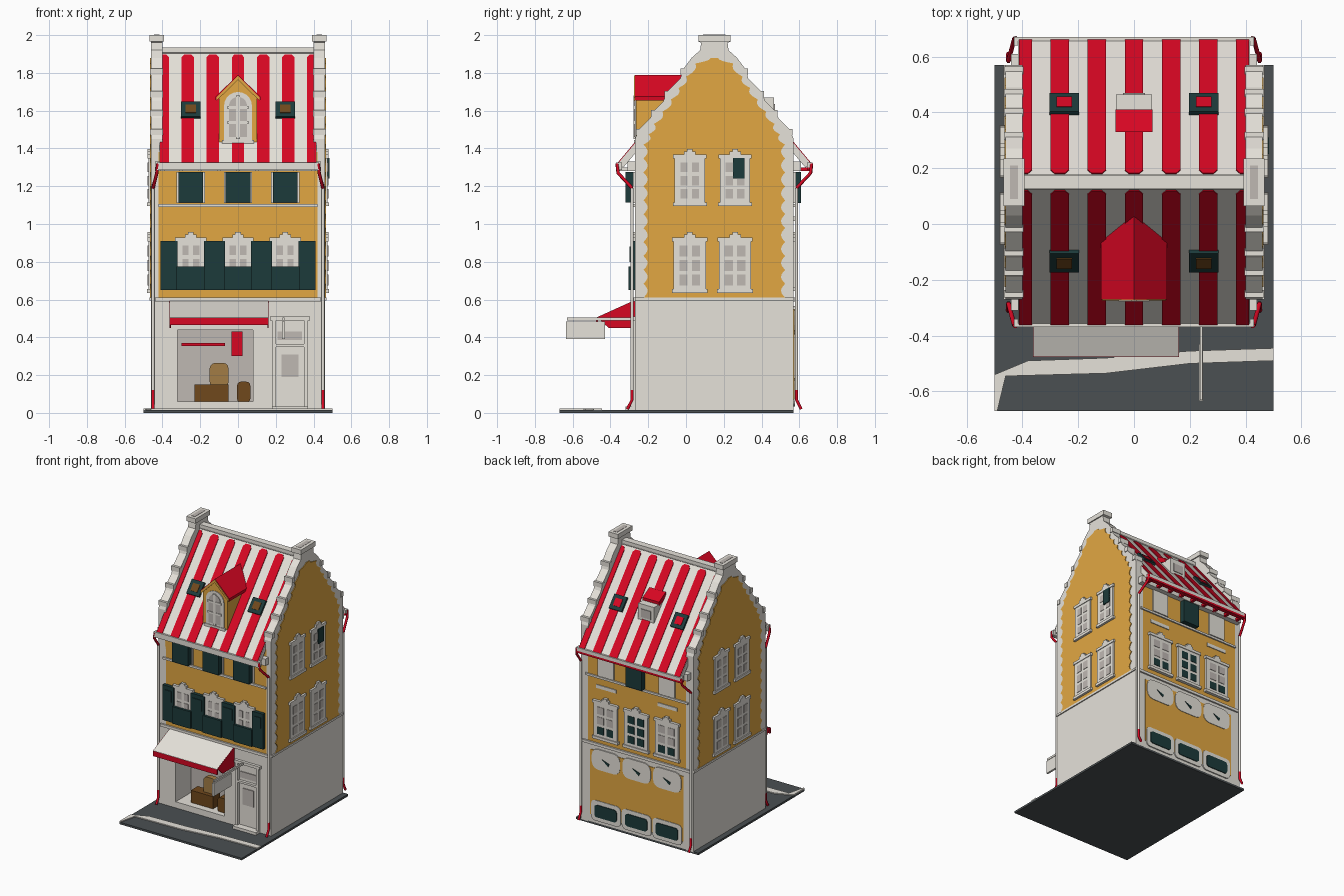
import bpy, bmesh, math
from mathutils import Matrix, Vector

if "Cube" in bpy.data.objects:
    bpy.data.objects.remove(bpy.data.objects["Cube"])

COLORS = {
    "white": (0.79, 0.76, 0.70), "yellow": (0.76, 0.39, 0.055), "red": (0.68, 0.002, 0.016),
    "green": (0.012, 0.043, 0.043), "asphalt": (0.07, 0.08, 0.085), "brown": (0.16, 0.065, 0.012),
    "grey": (0.52, 0.48, 0.45), "tan": (0.36, 0.2, 0.06),
}
MATS = {}
for key, rgb in COLORS.items():
    m = bpy.data.materials.new(key + " paint")
    m.use_nodes = True
    m.diffuse_color = (*rgb, 1)
    node = m.node_tree.nodes["Principled BSDF"]
    node.inputs["Base Color"].default_value = (*rgb, 1)
    node.inputs["Roughness"].default_value = 0.9
    MATS[key] = m


def frame(u, v, origin):
    """Wall frame: u runs right, v up, n out of the wall."""
    u, v = Vector(u), Vector(v)
    return Matrix.Translation(origin) @ Matrix((u, v, u.cross(v))).transposed().to_4x4()


class Part:
    def __init__(self, name):
        self.name, self.bm, self.mats = name, bmesh.new(), []

    def prism(self, fr, pts, n0, n1, color):
        if color not in self.mats:
            self.mats.append(color)
        rings = [[self.bm.verts.new(fr @ Vector((a, b, n))) for a, b in pts] for n in (n0, n1)]
        faces = [self.bm.faces.new(r) for r in rings]
        for i in range(len(pts)):
            j = (i + 1) % len(pts)
            faces.append(self.bm.faces.new((rings[0][i], rings[0][j], rings[1][j], rings[1][i])))
        for f in faces:
            f.material_index = self.mats.index(color)

    def box(self, fr, u0, u1, v0, v1, n0, n1, color):
        self.prism(fr, [(u0, v0), (u1, v0), (u1, v1), (u0, v1)], n0, n1, color)

    def rounded(self, fr, cu, cv, hu, hv, r, n0, n1, color):
        pts = []
        for q, (su, sv) in enumerate(((1, 1), (-1, 1), (-1, -1), (1, -1))):
            for i in range(4):
                t = math.pi / 2 * (q + i / 3)
                pts.append((cu + su * (hu - r) + r * math.cos(t), cv + sv * (hv - r) + r * math.sin(t)))
        self.prism(fr, pts, n0, n1, color)

    def done(self):
        bmesh.ops.recalc_face_normals(self.bm, faces=self.bm.faces)
        mesh = bpy.data.meshes.new(self.name)
        self.bm.to_mesh(mesh)
        self.bm.free()
        for c in self.mats:
            mesh.materials.append(MATS[c])
        bpy.context.collection.objects.link(bpy.data.objects.new(self.name, mesh))


Z = (0, 0, 1)
FRONT = frame((1, 0, 0), Z, (0, -0.27, 0))
BACK = frame((-1, 0, 0), Z, (0, 0.57, 0))
LEFT = frame((0, 1, 0), Z, (0.46, 0, 0))
RIGHT = frame((0, -1, 0), Z, (-0.46, 0, 0))
SIDE = frame((0, 1, 0), Z, (0, 0, 0))
TOP = frame((1, 0, 0), (0, 1, 0), (0, 0, 0))
C, S, SLOPE = 0.6415, 0.767, 0.795
ROOF_F = frame((1, 0, 0), (0, C, S), (0, 0.15, 1.93))
ROOF_B = frame((-1, 0, 0), (0, -C, S), (0, 0.15, 1.93))
COLS = (-0.25, 0, 0.25)


def window(name, fr, cu, z0, z1, w, lower="grey", upper="grey"):
    p, h = Part(name), w / 2
    p.box(fr, cu - h, cu + h, z0, z1, 0, 0.015, "white")
    p.box(fr, cu - h - 0.01, cu + h + 0.01, z0 - 0.015, z0 + 0.005, 0, 0.022, "white")
    p.box(fr, cu - h - 0.008, cu + h + 0.008, z1 - 0.012, z1 + 0.008, 0, 0.02, "white")
    p.box(fr, cu - 0.03, cu + 0.03, z1, z1 + 0.025, 0, 0.02, "white")
    p.box(fr, cu - 0.015, cu + 0.015, z1 + 0.02, z1 + 0.038, 0, 0.02, "white")
    rows = (z1 - z0 - 0.04) / 3
    for r in range(3):
        for s in (-1, 1):
            a, b = sorted((cu + s * 0.011, cu + s * (h - 0.03)))
            v = z0 + 0.025 + r * rows
            p.box(fr, a, b, v, v + rows - 0.02, 0.015, 0.018, upper if r else lower)
    p.done()


# Ground slab and kerb
p = Part("street_slab")
p.box(TOP, -0.5, 0.5, -0.67, 0.57, 0, 0.015, "asphalt")
p.prism(TOP, [(-0.5, -0.67), (-0.49, -0.67), (-0.46, -0.545), (-0.1, -0.535), (0.2, -0.5), (0.5, -0.49),
              (0.5, -0.445), (0.2, -0.455), (-0.1, -0.48), (-0.38, -0.49), (-0.5, -0.54)], 0.015, 0.022, "white")
p.done()

# Walls, with an open shop bay on the ground floor
p = Part("house_walls")
p.box(FRONT, -0.42, 0.42, 0.6, 1.38, -0.84, 0, "yellow")
p.box(FRONT, -0.44, 0.44, 0.01, 0.6, -0.84, -0.19, "white")
for u0, u1, z0, z1 in ((-0.455, -0.32, 0.01, 0.6), (0.08, 0.455, 0.01, 0.6),
                       (-0.32, 0.08, 0.44, 0.6), (-0.32, 0.08, 0.01, 0.06)):
    p.box(FRONT, u0, u1, z0, z1, -0.19, 0, "white")
for fr in (FRONT, BACK):
    p.box(fr, -0.44, 0.44, 0.59, 0.61, 0, 0.012, "white")
    p.box(fr, -0.42, 0.42, 1.09, 1.105, 0, 0.01, "white")
    p.box(fr, -0.44, 0.44, 1.28, 1.33, 0, 0.04, "white")
p.done()

# Gable walls with a scalloped plaster border
PROFILE = [(0.42, 0.01), (0.42, 1.45), (0.40, 1.5), (0.34, 1.56), (0.32, 1.6), (0.27, 1.65), (0.25, 1.7),
           (0.18, 1.77), (0.165, 1.82), (0.15, 1.84), (0.12, 1.88), (0.075, 1.92), (0.07, 1.96),
           (0.085, 1.965), (0.085, 2.0)]
PANEL = [(0.375, 0.61), (0.375, 1.42), (0.32, 1.53), (0.23, 1.66), (0.15, 1.78), (0.1, 1.85), (0.02, 1.88)]
edge = []
for (a, b), (c, d) in zip(PANEL, PANEL[1:]):
    steps = max(1, round(math.hypot(c - a, d - b) / 0.075)) * 6
    for i in range(steps):
        t = i / steps
        edge.append((a + (c - a) * t - 0.022 * abs(math.sin(math.pi * i / 6)), b + (d - b) * t))
edge.append(PANEL[-1])
for name, fr, s in (("left", LEFT, 1), ("right", RIGHT, -1)):
    cu = 0.15 * s
    p = Part(name + "_gable")
    p.prism(fr, [(cu + h, z) for h, z in PROFILE] + [(cu - h, z) for h, z in reversed(PROFILE)], -0.06, 0, "white")
    p.prism(fr, [(cu + h, z) for h, z in edge] + [(cu - h, z) for h, z in reversed(edge)], 0, 0.005, "yellow")
    p.box(fr, cu - 0.42, cu + 0.42, 0.595, 0.61, 0, 0.008, "white")
    # coping blocks and chimney cap
    for side in (-1, 1):
        for h, z in PROFILE[2:10:2]:
            a = cu + side * h
            p.box(fr, a - 0.014, a + 0.014, z - 0.03, z + 0.004, -0.064, 0.006, "white")
    p.box(fr, cu - 0.085, cu + 0.085, 1.965, 2.0, -0.068, 0.008, "white")
    p.box(fr, cu - 0.06, cu + 0.06, 1.998, 2.002, -0.045, -0.015, "grey")
    p.done()
    for y in (0.02, 0.26):
        window(name + "_lower_window", fr, s * y, 0.65, 0.92, 0.17)
        window(name + "_upper_window", fr, s * y, 1.11, 1.36, 0.16)
    if s > 0:
        p = Part("open_casement")
        p.box(fr, 0.25, 0.31, 1.24, 1.35, 0.015, 0.024, "green")
        p.done()

# Striped roof, eaves and skylights
p = Part("striped_roof")
for fr, lid, v in ((ROOF_F, "brown", -0.43), (ROOF_B, "red", -0.425)):
    p.box(fr, -0.415, 0.415, -SLOPE, 0, -0.035, 0, "white")
    for i in range(-3, 4):
        a, b = max(i * 0.133 - 0.033, -0.412), min(i * 0.133 + 0.033, 0.412)
        p.prism(fr, [(a, -SLOPE), (b, -SLOPE), (b, -0.065), (b - 0.015, -0.045), (a + 0.015, -0.045),
                     (a, -0.065)], 0, 0.004, "red")
    for u in (-0.25, 0.25):
        p.box(fr, u - 0.052, u + 0.052, v - 0.055, v + 0.05, 0, 0.016, "green")
        p.box(fr, u - 0.028, u + 0.028, v - 0.03, v + 0.025, 0.016, 0.02, lid)
p.box(TOP, -0.41, 0.41, 0.125, 0.175, 1.905, 1.935, "white")
p.done()
for name, fr, under in (("front_gutter", FRONT, "white"), ("back_gutter", BACK, "red")):
    p = Part(name)
    p.box(fr, -0.43, 0.43, 1.3, 1.325, 0.07, 0.1, "white")
    p.box(fr, -0.43, 0.43, 1.285, 1.3, 0.07, 0.1, under)
    for i in range(9):
        u = -0.4 + i * 0.1
        p.box(fr, u - 0.01, u + 0.01, 1.28, 1.3, 0.03, 0.09, under)
    p.done()

# Downpipes at the four corners: outward offset, height and sideways position
PIPES = (("upper", "red", [(0.095, 1.32, 0.425), (0.09, 1.27, 0.43), (0.015, 1.19, 0.45)]),
         ("middle", "white", [(0.015, 1.19, 0.45), (0.015, 0.12, 0.45)]),
         ("lower", "red", [(0.015, 0.12, 0.45), (0.015, 0.07, 0.45), (0.04, 0.02, 0.45)]))
for corner, fr in (("front", FRONT), ("back", BACK)):
    for s in (-1, 1):
        for label, color, pts in PIPES:
            cu = bpy.data.curves.new(f"{corner}_{label}_downpipe", "CURVE")
            cu.dimensions, cu.bevel_depth, cu.bevel_resolution = "3D", 0.009, 1
            sp = cu.splines.new("POLY")
            sp.points.add(len(pts) - 1)
            for q, (n, z, u) in zip(sp.points, pts):
                q.co = (*(fr @ Vector((s * u, z, n))), 1)
            cu.materials.append(MATS[color])
            bpy.context.collection.objects.link(bpy.data.objects.new(cu.name, cu))

# Front dormer with arched window
p = Part("front_dormer")
p.prism(FRONT, [(-0.1, 1.4), (0.1, 1.4), (0.1, 1.68), (0, 1.775), (-0.1, 1.68)], -0.36, -0.006, "yellow")
CHEVRON = [(-0.118, 1.675), (0, 1.79), (0.118, 1.675), (0.118, 1.655), (0, 1.768), (-0.118, 1.655)]
p.prism(FRONT, CHEVRON, -0.34, 0, "red")
p.prism(FRONT, [(u * 0.97, z - 0.004) for u, z in CHEVRON], 0, 0.004, "yellow")
for r, color, base, n in ((0.074, "white", 1.43, 0.0), (0.048, "grey", 1.46, 0.004)):
    arch = [(r * math.cos(math.pi * i / 10), 1.625 + r * math.sin(math.pi * i / 10)) for i in range(11)]
    p.prism(FRONT, [(-r, base), (r, base)] + arch, -0.02, n, color)
p.box(FRONT, -0.01, 0.01, 1.45, 1.68, 0, 0.008, "white")
for z in (1.53, 1.61):
    p.box(FRONT, -0.055, 0.055, z, z + 0.014, 0, 0.008, "white")
p.box(FRONT, -0.085, 0.085, 1.425, 1.445, -0.03, 0.004, "white")
p.done()

# Small rear dormer
p = Part("rear_dormer")
p.box(BACK, -0.065, 0.065, 1.53, 1.67, -0.25, -0.105, "white")
p.box(BACK, -0.04, 0.04, 1.575, 1.635, -0.105, -0.1, "grey")
p.prism(SIDE, [(0.33, 1.735), (0.41, 1.69), (0.41, 1.66), (0.33, 1.69)], -0.067, 0.067, "red")
p.done()

# Front windows, shutters and boxes
for u in COLS:
    window("front_window", FRONT, u, 0.67, 0.92, 0.15)
p = Part("front_shutters")
for u in COLS:
    for s in (-1, 1):
        a = u + s * 0.115
        p.box(FRONT, a - 0.045, a + 0.045, 0.65, 0.91, 0, 0.025, "green")
        p.box(FRONT, a - 0.028, a + 0.028, 0.8, 0.88, 0.025, 0.03, "green")
    p.box(FRONT, u - 0.075, u + 0.075, 0.65, 0.775, 0.01, 0.035, "green")
    p.box(FRONT, u - 0.075, u + 0.075, 1.11, 1.275, 0, 0.01, "white")
    p.box(FRONT, u - 0.065, u + 0.065, 1.115, 1.275, 0, 0.05, "green")
p.done()

# Rear windows and painted panels
for u in COLS:
    window("back_window", BACK, u, 0.66, 0.92, 0.19, "green", "grey" if u else "green")
p = Part("back_panels")
p.box(BACK, -0.38, 0.38, 0.07, 0.55, 0, 0.004, "yellow")
for u in COLS:
    p.rounded(BACK, u, 0.49, 0.115, 0.075, 0.05, 0, 0.008, "white")
    p.prism(BACK, [(u - 0.03, 0.5), (u + 0.02, 0.46), (u + 0.03, 0.48)], 0.008, 0.012, "green")
    p.rounded(BACK, u, 0.11, 0.12, 0.075, 0.03, 0, 0.008, "white")
    p.rounded(BACK, u, 0.11, 0.09, 0.045, 0.02, 0.008, 0.014, "green")
    if u:
        p.box(BACK, u - 0.08, u + 0.08, 1.015, 1.04, 0, 0.006, "white")
    p.box(BACK, u - 0.065, u + 0.065, 1.11, 1.275, 0, 0.012 if u else 0.04, "white" if u else "green")
p.done()

# Shop interior
p = Part("shop_interior")
p.box(FRONT, -0.32, 0.08, 0.06, 0.44, -0.19, -0.18, "grey")
p.box(FRONT, -0.23, -0.05, 0.06, 0.15, -0.13, -0.05, "brown")
p.rounded(FRONT, 0.03, 0.11, 0.035, 0.055, 0.02, -0.1, -0.04, "brown")
p.rounded(FRONT, -0.1, 0.2, 0.05, 0.065, 0.03, -0.12, -0.08, "tan")
p.box(FRONT, -0.035, 0.025, 0.3, 0.43, -0.18, -0.172, "red")
p.box(FRONT, -0.3, -0.07, 0.355, 0.37, -0.18, -0.172, "red")
p.done()

# Awning, door and hanging sign
p = Part("awning")
p.prism(SIDE, [(-0.265, 0.6), (-0.475, 0.505), (-0.475, 0.495), (-0.265, 0.588)], -0.36, 0.16, "white")
p.box(SIDE, -0.476, -0.465, 0.465, 0.503, -0.362, 0.162, "red")
for x in (-0.362, 0.156):
    p.prism(SIDE, [(-0.268, 0.598), (-0.47, 0.506), (-0.41, 0.45), (-0.268, 0.45)], x, x + 0.006, "red")
p.done()
p = Part("shop_door")
for u0, u1, z0, z1 in ((0.18, 0.2, 0.03, 0.5), (0.35, 0.37, 0.03, 0.5), (0.18, 0.37, 0.35, 0.365),
                       (0.17, 0.38, 0.49, 0.51)):
    p.box(FRONT, u0, u1, z0, z1, 0, 0.02, "white")
p.box(FRONT, 0.21, 0.34, 0.385, 0.43, 0, 0.006, "grey")
p.box(FRONT, 0.23, 0.32, 0.19, 0.31, 0, 0.006, "grey")
p.box(FRONT, 0.18, 0.37, 0.01, 0.035, 0, 0.05, "white")
p.done()
p = Part("hanging_sign")
p.box(SIDE, -0.635, -0.43, 0.39, 0.485, 0.233, 0.248, "white")
p.box(SIDE, -0.63, -0.27, 0.49, 0.505, 0.236, 0.246, "white")
p.done()
